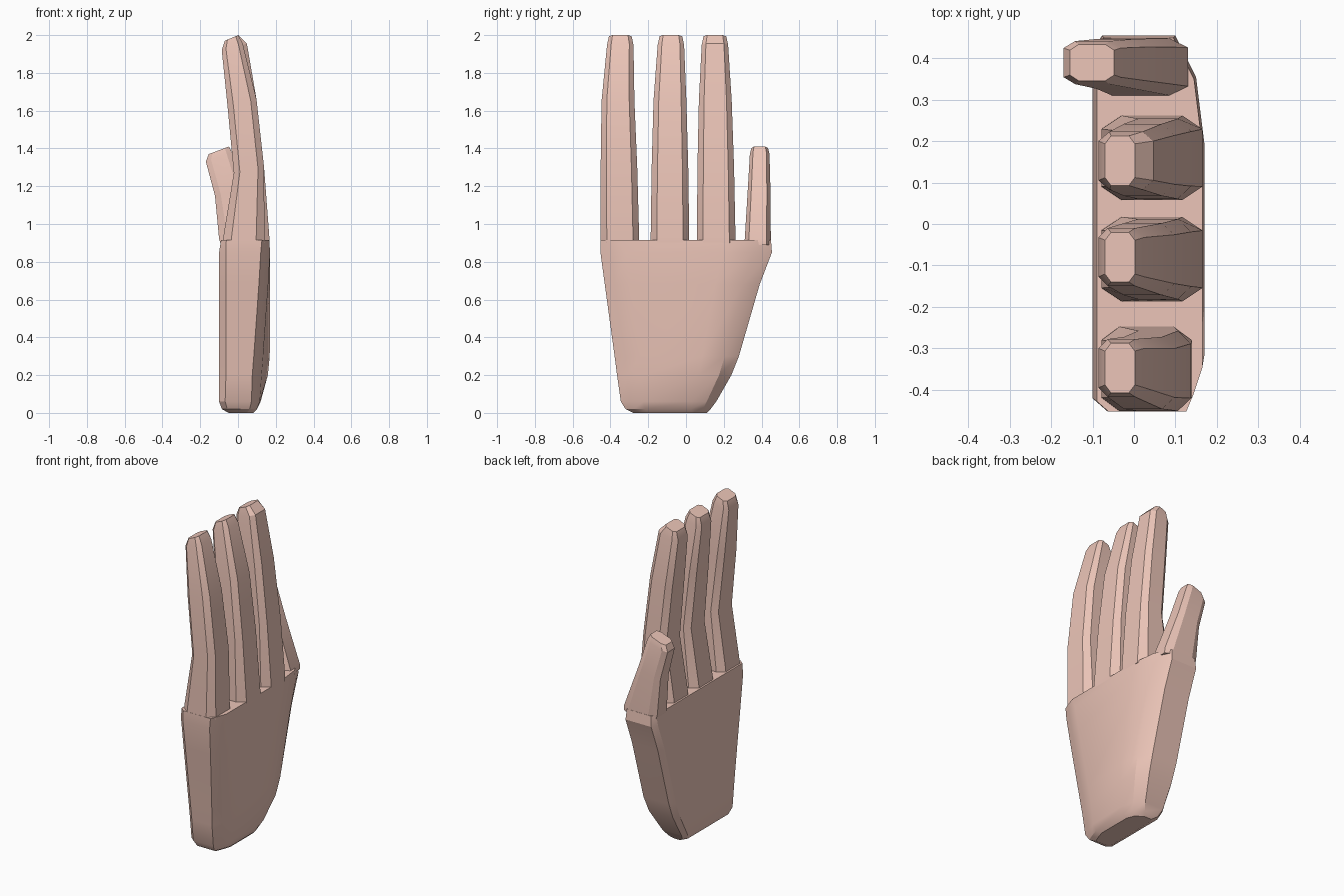
import bpy, bmesh
from math import radians

if "Cube" in bpy.data.objects:
    bpy.data.objects.remove(bpy.data.objects["Cube"])

skin = bpy.data.materials.new("skin")
skin.diffuse_color = (0.84, 0.56, 0.48, 1)
skin.use_nodes = True
skin.node_tree.nodes["Principled BSDF"].inputs["Base Color"].default_value = skin.diffuse_color


def loft(name, rings):
    """Skin a closed solid over equally sized rings of (x, y, z) points."""
    bm = bmesh.new()
    loops = [[bm.verts.new(p) for p in ring] for ring in rings]
    n = len(loops[0])
    for a, b in zip(loops, loops[1:]):
        for i in range(n):
            j = (i + 1) % n
            bm.faces.new((a[i], a[j], b[j], b[i]))
    bm.faces.new(loops[0][::-1])
    bm.faces.new(loops[-1])
    bmesh.ops.recalc_face_normals(bm, faces=bm.faces)
    mesh = bpy.data.meshes.new(name)
    bm.to_mesh(mesh)
    bm.free()
    mesh.materials.append(skin)
    obj = bpy.data.objects.new(name, mesh)
    bpy.context.collection.objects.link(obj)
    bpy.ops.object.select_all(action='DESELECT')
    obj.select_set(True)
    bpy.context.view_layer.objects.active = obj
    bpy.ops.object.shade_smooth_by_angle(angle=radians(25))
    return obj


def digit_ring(xa, xb, za, zb, yc, half, c=0.2):
    """Chamfered box section, tilted from height za at xa to zb at xb."""
    inner = half * 0.68
    pts = [(0, -inner), (c, -half), (1 - c, -half), (1, -inner),
           (1, inner), (1 - c, half), (c, half), (0, inner)]
    return [(xa + t * (xb - xa), yc + y, za + t * (zb - za)) for t, y in pts]


def palm_ring(z, x0, xp, xm, y0, y1, c, cy):
    """Palm section: flat back at xp rising to the thumb mound at xm."""
    return [(x0, y0 + 0.7 * c, z), (x0 + 0.8 * c, y0, z), (xp - 1.1 * c, y0, z),
            (xp - 0.6 * c, y0 + 1.2 * c, z), (xp, y0 + 3 * c, z),
            (xm, y1 - 2.6 * cy, z), (xm - 0.02, y1 - cy, z),
            (xm - 0.07, y1, z), (x0 + 0.5 * c, y1, z), (x0, y1 - 0.8 * c, z)]


# Palm with thumb mound
loft("palm", [palm_ring(*p) for p in (
    (0.00, -0.05, 0.08, 0.08, -0.28, 0.11, 0.03, 0.03),
    (0.02, -0.085, 0.10, 0.10, -0.32, 0.13, 0.035, 0.04),
    (0.06, -0.10, 0.115, 0.12, -0.345, 0.16, 0.04, 0.05),
    (0.20, -0.10, 0.125, 0.158, -0.365, 0.24, 0.045, 0.065),
    (0.30, -0.10, 0.133, 0.168, -0.378, 0.28, 0.045, 0.075),
    (0.68, -0.10, 0.160, 0.17, -0.43, 0.39, 0.045, 0.09),
    (0.85, -0.10, 0.17, 0.17, -0.453, 0.455, 0.045, 0.10),
    (0.915, -0.09, 0.165, 0.165, -0.453, 0.45, 0.035, 0.10))])

# Three fingers: base centre, middle centre, tip centre, extra tip depth, base back
for name, yb, ym, yt, back, base in (
        ("outer_finger", -0.35, -0.36, -0.348, 0.0, 0.14),
        ("middle_finger", -0.085, -0.085, -0.08, 0.0, 0.166),
        ("inner_finger", 0.16, 0.155, 0.153, 0.022, 0.166)):
    loft(name, [
        digit_ring(-0.08, base, 0.90, 0.90, yb, 0.102),
        digit_ring(-0.078, base, 0.93, 0.93, yb, 0.102),
        digit_ring(-0.022, 0.138, 1.27, 1.30, (yb + ym) / 2, 0.097),
        digit_ring(-0.055, 0.098, 1.62, 1.66, ym, 0.087),
        digit_ring(-0.086, 0.025 + back, 1.92, 1.955, yt, 0.07),
        digit_ring(-0.070, 0.002, 1.97, 2.0, yt, 0.06)])

# Thumb
loft("thumb", [
    digit_ring(-0.09, 0.13, 0.89, 0.89, 0.378, 0.07),
    digit_ring(-0.10, 0.13, 0.92, 0.92, 0.38, 0.069),
    digit_ring(-0.122, 0.03, 1.15, 1.19, 0.387, 0.06),
    digit_ring(-0.170, -0.032, 1.33, 1.38, 0.39, 0.052),
    digit_ring(-0.155, -0.048, 1.37, 1.41, 0.39, 0.044)])
